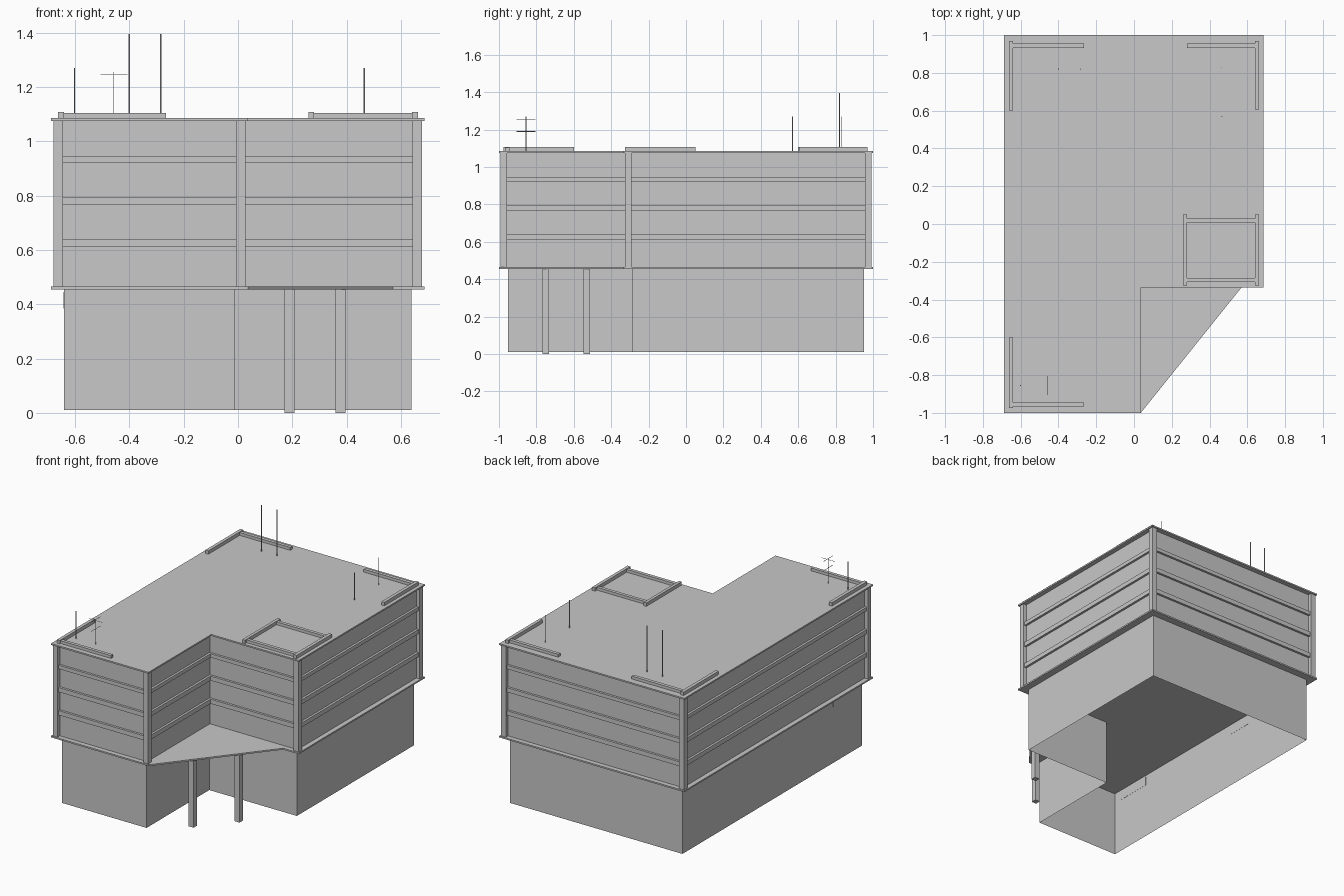
import bpy
import bmesh
from mathutils import Vector

cube = bpy.data.objects.get("Cube")
if cube:
    bpy.data.objects.remove(cube, do_unlink=True)

# Single concrete grey used on the whole building
grey = bpy.data.materials.new("concrete_grey")
grey.use_nodes = True
colour = (0.58, 0.58, 0.58, 1)
grey.diffuse_color = colour
grey.node_tree.nodes["Principled BSDF"].inputs["Base Color"].default_value = colour


def finish(name, bm):
    mesh = bpy.data.meshes.new(name)
    bm.to_mesh(mesh)
    bm.free()
    mesh.materials.append(grey)
    obj = bpy.data.objects.new(name, mesh)
    bpy.context.collection.objects.link(obj)
    return obj


def prism(name, outline, z0, z1, open_bottom=False):
    """Extrude an anticlockwise outline upward."""
    bm = bmesh.new()
    base = bm.faces.new([bm.verts.new((x, y, z0)) for x, y in outline])
    top = bmesh.ops.extrude_face_region(bm, geom=[base], use_keep_orig=True)["geom"]
    bmesh.ops.translate(bm, vec=(0, 0, z1 - z0),
                        verts=[g for g in top if isinstance(g, bmesh.types.BMVert)])
    bmesh.ops.recalc_face_normals(bm, faces=bm.faces)
    if open_bottom:
        low = [f for f in bm.faces if all(v.co.z < z0 + 0.001 for v in f.verts)]
        bmesh.ops.delete(bm, geom=low, context='FACES_ONLY')
    return finish(name, bm)


def box(name, x0, x1, y0, y1, z0, z1):
    return prism(name, [(x0, y0), (x1, y0), (x1, y1), (x0, y1)], z0, z1)


def rod(name, start, end, radius=0.003):
    start, end = Vector(start), Vector(end)
    axis = end - start
    bm = bmesh.new()
    bmesh.ops.create_cone(bm, cap_ends=True, segments=6, radius1=radius,
                          radius2=radius, depth=axis.length)
    obj = finish(name, bm)
    obj.location = (start + end) / 2
    obj.rotation_euler = axis.to_track_quat('Z', 'Y').to_euler()
    return obj


def footprint(o):
    """L-shaped plan, moved inward by o."""
    l, r, f, b = -0.688 + o, 0.686 - o, -1 + o, 1 - o
    nx, ny = 0.036 - o, -0.335 + o
    return [(l, f), (nx, f), (nx, ny), (r, ny), (r, b), (l, b)]


FLOOR, ROOF = 0.465, 1.085

# Ground storey: open-bottomed shell
prism("ground_storey_walls", footprint(0.048), 0.01, FLOOR - 0.01, open_bottom=True)

# Floor slab and entrance canopy
prism("floor_slab", footprint(0), FLOOR - 0.01, FLOOR)
prism("entrance_canopy", [(0.036, -1), (0.57, -0.335), (0.036, -0.335)],
      FLOOR - 0.01, FLOOR)
for i, (x, y) in enumerate([(0.19, -0.75), (0.377, -0.53)]):
    box(f"canopy_column_{i}", x - 0.018, x + 0.018, y - 0.018, y + 0.018, 0, FLOOR - 0.01)

# Upper storeys: recessed window walls, storey bands and corner posts
prism("window_walls", footprint(0.032), FLOOR, ROOF - 0.01)
for i, (z0, z1) in enumerate([(0.61, 0.64), (0.765, 0.795), (0.92, 0.945)]):
    prism(f"storey_band_{i}", footprint(0.017), z0, z1)
for i, (x, y) in enumerate(footprint(0.008)):
    if i == 2:
        continue  # the inner corner has no post
    w = 0.036
    sx = 1 if i in (0, 5) else -1
    sy = -1 if i in (4, 5) else 1
    xs, ys = sorted((x, x + sx * w)), sorted((y, y + sy * w))
    box(f"corner_post_{i}", *xs, *ys, FLOOR, ROOF - 0.01)

# Roof slab
prism("roof_slab", footprint(0), ROOF - 0.01, ROOF)

# Rooftop corner rails
rails = [
    (-0.662, -0.64, 0.60, 0.97), (-0.64, -0.265, 0.932, 0.955),
    (0.64, 0.662, 0.605, 0.97), (0.28, 0.64, 0.932, 0.955),
    (-0.662, -0.64, -0.975, -0.60), (-0.64, -0.265, -0.967, -0.945),
]
# Square rail frame beside the recess
rails += [(0.26, 0.28, -0.325, 0.05), (0.64, 0.662, -0.325, 0.05),
          (0.28, 0.64, 0.008, 0.03), (0.28, 0.64, -0.308, -0.285)]
for i, rail in enumerate(rails):
    top = 1.108 if rail[1] - rail[0] < 0.1 else 1.104
    box(f"roof_rail_{i}", *rail, ROOF, top)

# Masts
for i, (x, y, top) in enumerate([(-0.602, -0.855, 1.27), (-0.40, 0.82, 1.395),
                                 (-0.284, 0.82, 1.395), (0.465, 0.57, 1.27),
                                 (0.465, 0.83, 1.27)]):
    rod(f"mast_{i}", (x, y, ROOF), (x, y, top), 0.0015 if i == 4 else 0.003)

# Aerial with cross bars
ax, ay, t = -0.457, -0.855, 0.0015
rod("aerial_pole", (ax, ay, ROOF), (ax, ay, 1.255), t)
rod("aerial_side_bar", (ax - 0.05, ay, 1.245), (ax + 0.05, ay, 1.245), t)
for z in (1.19, 1.252):
    rod("aerial_bar", (ax, ay - 0.05, z), (ax, ay + 0.05, z), t)

# Flush vent plates high on the ground storey
for i, (y0, y1) in enumerate([(0.19, 0.37), (-0.90, -0.645)]):
    box(f"vent_plate_{i}", -0.642, -0.639, y0, y1, 0.385, 0.445)
